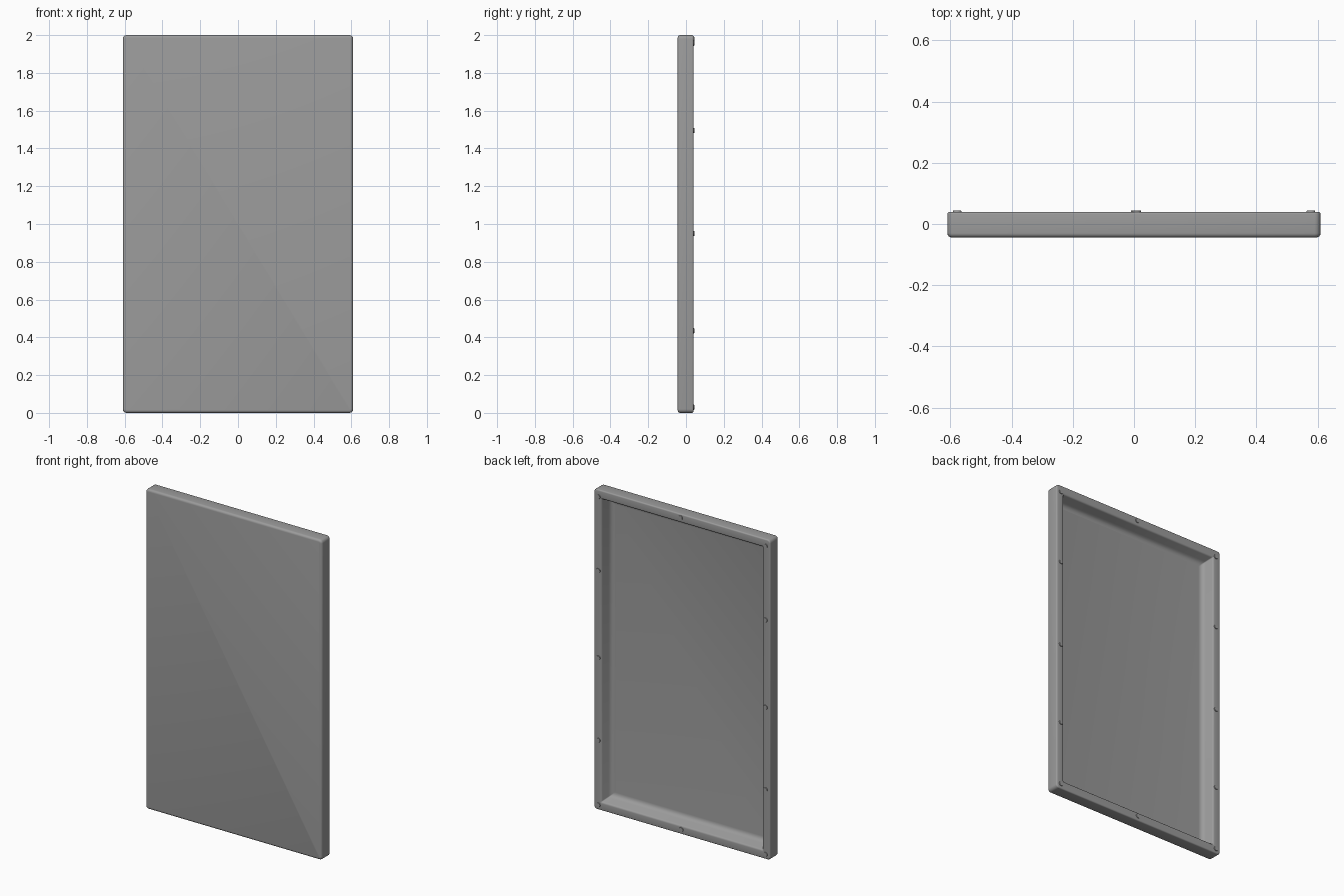
import bpy, bmesh, math
from mathutils import Matrix

if "Cube" in bpy.data.objects:
    bpy.data.objects.remove(bpy.data.objects["Cube"], do_unlink=True)

HALF_W, HEIGHT = 0.61, 2.0
FRONT, BACK = -0.044, 0.04

grey = bpy.data.materials.new("panel grey")
grey.use_nodes = True
colour = (0.33, 0.33, 0.33, 1)
grey.diffuse_color = colour
grey.node_tree.nodes["Principled BSDF"].inputs["Base Color"].default_value = colour


def finish(bm, name):
    bmesh.ops.recalc_face_normals(bm, faces=bm.faces)
    mesh = bpy.data.meshes.new(name)
    bm.to_mesh(mesh)
    bm.free()
    obj = bpy.data.objects.new(name, mesh)
    bpy.context.collection.objects.link(obj)
    mesh.materials.append(grey)
    bpy.ops.object.select_all(action='DESELECT')
    obj.select_set(True)
    bpy.context.view_layer.objects.active = obj
    bpy.ops.object.shade_smooth_by_angle(angle=math.radians(35))
    return obj


def arc(cx, cy, r, start, end, steps=4):
    """Points of a circular arc, angles in degrees."""
    angles = [math.radians(start + (end - start) * i / steps) for i in range(steps + 1)]
    return [(cx + r * math.cos(a), cy + r * math.sin(a)) for a in angles]


def ring(bm, inset, y):
    """Upright rounded rectangle, set in from the outer edge."""
    r = max(0.02 - inset, 0.006)
    w, h = HALF_W - inset - r, HEIGHT / 2 - inset - r
    pts = []
    for k, (sx, sz) in enumerate([(1, 1), (-1, 1), (-1, -1), (1, -1)]):
        pts += arc(sx * w, HEIGHT / 2 + sz * h, r, 90 * k, 90 * k + 90)
    return [bm.verts.new((x, y, z)) for x, z in pts]


# Tray: rounded front edge, side, rim with soft lip, sloped wall, cove, floor
profile = (arc(0.014, FRONT + 0.014, 0.014, 270, 180)
           + arc(0.008, BACK - 0.008, 0.008, 180, 90)
           + arc(0.043, BACK - 0.012, 0.012, 90, 10)
           + arc(0.098, -0.002, 0.03, 190, 270))
bm = bmesh.new()
rings = [ring(bm, inset, y) for inset, y in profile]
for a, b in zip(rings, rings[1:]):
    for i in range(len(a)):
        j = (i + 1) % len(a)
        bm.faces.new((a[i], a[j], b[j], b[i]))
bm.faces.new(rings[0])
bm.faces.new(rings[-1])
finish(bm, "tray_panel")

# Rivets around the back rim
spots = [(s * 0.578, z) for s in (-1, 1) for z in (0.03, 0.435, 0.95, 1.495, 1.957)]
spots += [(0.004, 0.03), (0.009, 1.978)]
for n, (x, z) in enumerate(spots):
    bm = bmesh.new()
    bmesh.ops.create_cone(bm, cap_ends=True, segments=16, radius1=0.016,
                          radius2=0.013, depth=0.014,
                          matrix=Matrix.Translation((x, BACK - 0.003, z))
                          @ Matrix.Rotation(math.radians(-90), 4, 'X'))
    finish(bm, f"rivet_{n + 1}")
